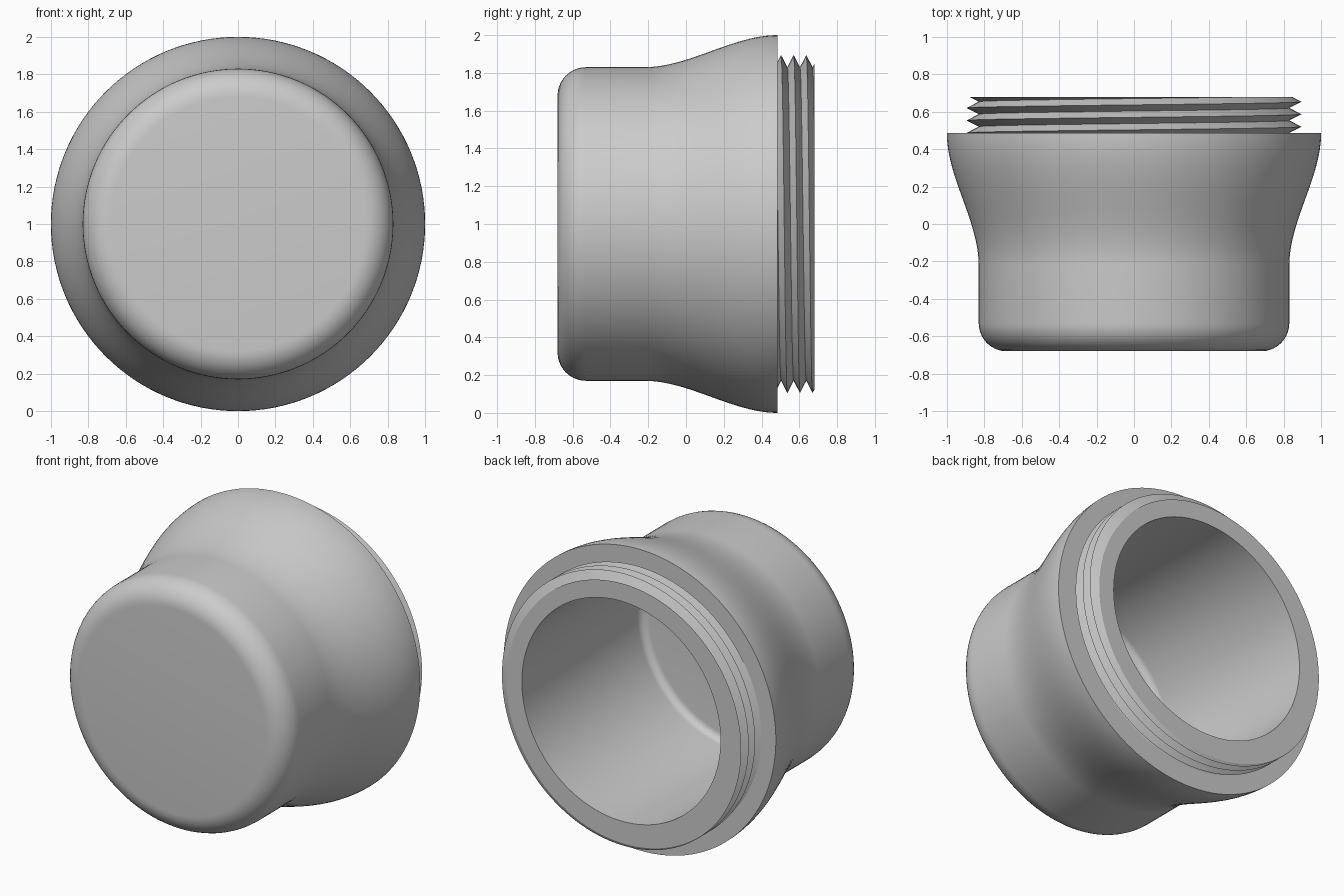
import bpy, bmesh, math

if "Cube" in bpy.data.objects:
    bpy.data.objects.remove(bpy.data.objects["Cube"])

SEG = 128
CZ = 1.0                      # height of the turning axis
Y_SHOULDER, Y_END = 0.485, 0.68
R_BORE, R_ROOT, R_CREST, PITCH = 0.73, 0.83, 0.895, 0.0667

grey = bpy.data.materials.new("grey")
grey.diffuse_color = (0.6, 0.6, 0.6, 1)
grey.use_nodes = True
grey.node_tree.nodes["Principled BSDF"].inputs["Base Color"].default_value = grey.diffuse_color


def point(r, y, a):
    return (r * math.cos(a), y, CZ + r * math.sin(a))


def sheet(bm, columns):
    """Skin neighbouring columns of (radius, y) points around the y axis."""
    n = len(columns) - 1
    cols = [[bm.verts.new(point(r, y, math.tau * (j % n) / n)) for r, y in c]
            for j, c in enumerate(columns)]
    for a, b in zip(cols, cols[1:]):
        for k in range(len(a) - 1):
            bm.faces.new((a[k], a[k + 1], b[k + 1], b[k]))


def finish(bm, name):
    bmesh.ops.remove_doubles(bm, verts=bm.verts, dist=1e-5)
    bmesh.ops.recalc_face_normals(bm, faces=bm.faces)
    me = bpy.data.meshes.new(name)
    bm.to_mesh(me)
    bm.free()
    me.materials.append(grey)
    ob = bpy.data.objects.new(name, me)
    bpy.context.collection.objects.link(ob)
    bpy.ops.object.select_all(action='DESELECT')
    ob.select_set(True)
    bpy.context.view_layer.objects.active = ob
    bpy.ops.object.shade_smooth_by_angle(angle=math.radians(25))


def fillet(r, y, rad, steps):
    """Quarter round from a flat disc at y to a wall of radius r."""
    return [(r - rad + rad * math.sin(t), y + rad - rad * math.cos(t))
            for t in (math.pi / 2 * i / steps for i in range(steps + 1))]


# Profile of the cup: rounded base, straight wall, flared skirt, shoulder
outer = [(0, -0.68)] + fillet(0.83, -0.68, 0.15, 10)
for i in range(25):
    t = i / 24
    outer.append((0.83 + 0.17 * t * t * (3 - 2 * t), -0.22 + (Y_SHOULDER + 0.22) * t))
outer.append((R_ROOT - 0.001, Y_SHOULDER))

# Profile of the bore: wall down to a small fillet and a flat floor
inner = [(R_BORE, Y_END)] + fillet(R_BORE, -0.58, 0.05, 6)[::-1] + [(0, -0.58)]


def thread_radius(y, y0):
    """V-shaped thread with a crest at y0."""
    p = ((y - y0) / PITCH) % 1
    return R_ROOT + (R_CREST - R_ROOT) * abs(2 * p - 1)


# Helical thread column at each angle, cut flat at shoulder and end
threads = []
for j in range(SEG + 1):
    y0 = 0.52 - PITCH * j / SEG
    col = [(R_ROOT - 0.001, Y_SHOULDER)]
    for k in range(-4, 10):
        y = min(max(y0 + k * PITCH / 2, Y_SHOULDER), Y_END)
        col.append((thread_radius(y, y0), y))
    threads.append(col + [(R_BORE, Y_END)])

bm = bmesh.new()
sheet(bm, [outer] * (SEG + 1))
sheet(bm, [inner] * (SEG + 1))
sheet(bm, threads)
bmesh.ops.remove_doubles(bm, verts=bm.verts, dist=1e-5)
bmesh.ops.dissolve_degenerate(bm, edges=bm.edges, dist=1e-5)
finish(bm, "threaded_cup")
